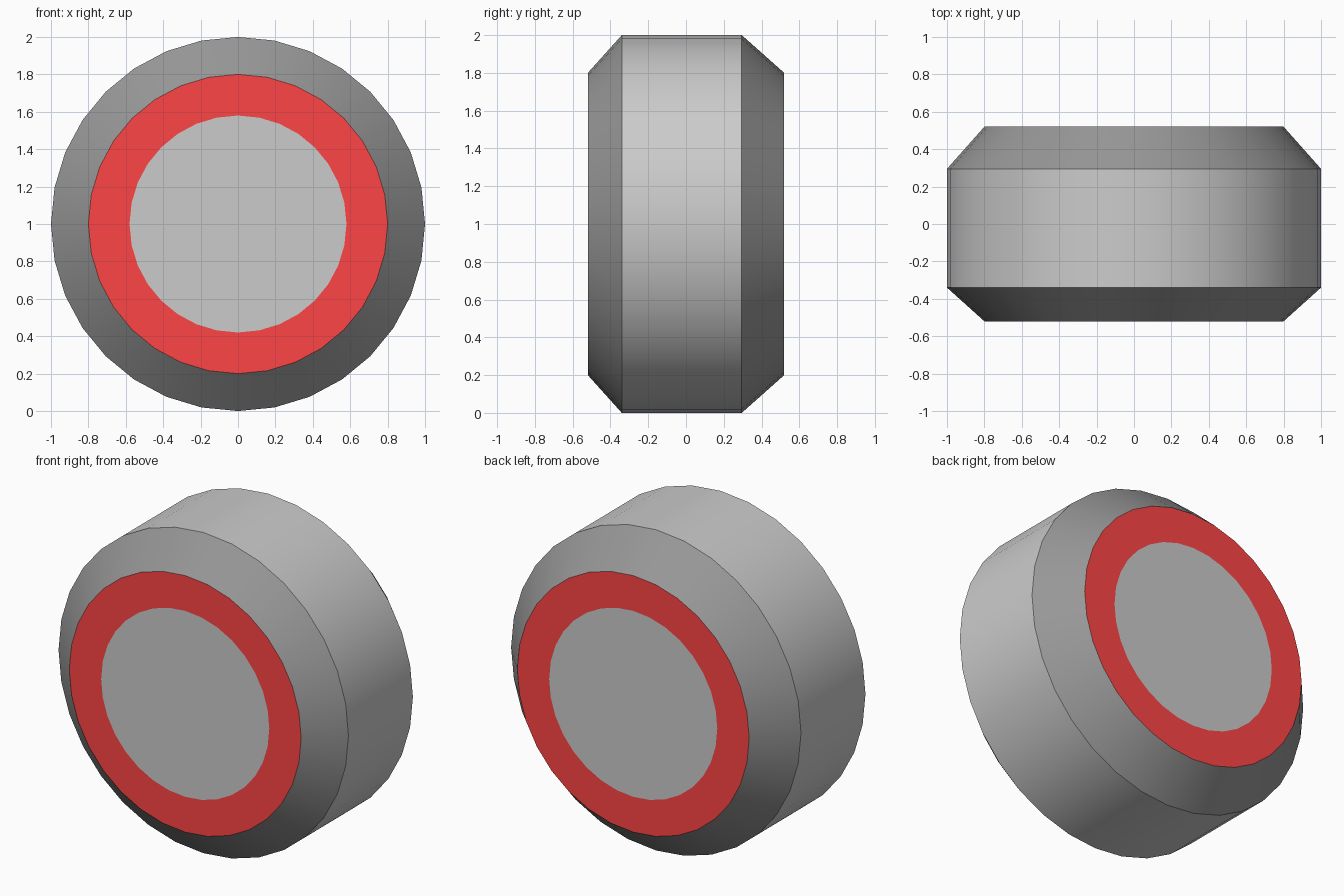
import bpy, bmesh, math

if "Cube" in bpy.data.objects:
    bpy.data.objects.remove(bpy.data.objects["Cube"])

SIDES = 32
CENTRE_Z = 1.0


def material(name, color):
    mat = bpy.data.materials.new(name)
    mat.diffuse_color = color
    mat.use_nodes = True
    mat.node_tree.nodes["Principled BSDF"].inputs["Base Color"].default_value = mat.diffuse_color
    return mat


RED = material("red", (1.0, 0.06, 0.06, 1))
DARK = material("dark_rubber", (0.31, 0.31, 0.31, 1))


def finish(name, bm, mat, smooth):
    mesh = bpy.data.meshes.new(name)
    bm.to_mesh(mesh)
    bm.free()
    obj = bpy.data.objects.new(name, mesh)
    bpy.context.collection.objects.link(obj)
    if mat:
        mesh.materials.append(mat)
    for p in mesh.polygons:
        p.use_smooth = smooth
    return obj


def circle(bm, radius, y):
    # 32-sided loop around the y axis with a vertex at the top
    angles = [2 * math.pi * i / SIDES for i in range(SIDES)]
    return [bm.verts.new((radius * math.sin(a), y, CENTRE_Z + radius * math.cos(a)))
            for a in angles]


def band(name, start, end, mat=None, smooth=False):
    # start and end are (radius, y), ordered along the profile from front to back
    bm = bmesh.new()
    a, b = circle(bm, *start), circle(bm, *end)
    for i in range(SIDES):
        j = (i + 1) % SIDES
        bm.faces.new((a[i], b[i], b[j], a[j]))
    return finish(name, bm, mat, smooth)


def disc(name, radius, y, front):
    bm = bmesh.new()
    loop = circle(bm, radius, y)
    bm.faces.new(loop if front else loop[::-1])
    bm.normal_update()
    face = bm.faces[:][0]
    if (face.normal.y < 0) != front:
        face.normal_flip()
    return finish(name, bm, None, False)


# Profile from front to back
hub_front, ring_front = (0.58, -0.52), (0.80, -0.52)
rim_front, rim_back = (1.0, -0.34), (1.0, 0.295)
ring_back, hub_back = (0.80, 0.52), (0.58, 0.52)

# Tread and bevelled sidewalls
band("tread", rim_front, rim_back, None, True)
band("front_sidewall", ring_front, rim_front, DARK, True)
band("back_sidewall", rim_back, ring_back, DARK, True)

# Red rings and plain hub discs
band("front_red_ring", hub_front, ring_front, RED)
band("back_red_ring", ring_back, hub_back, RED)
disc("front_hub", *hub_front, True)
disc("back_hub", *hub_back, False)
